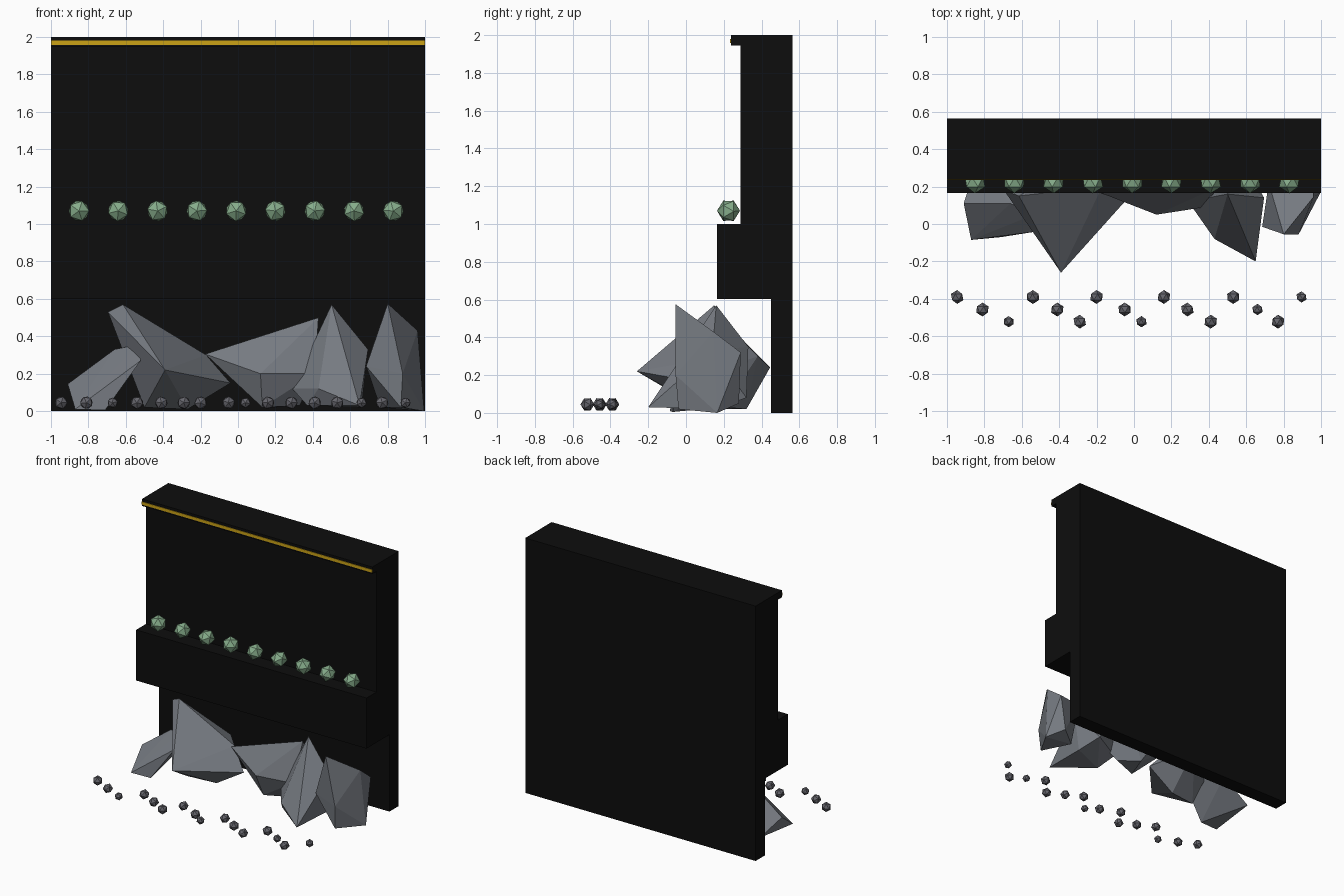
import bpy, bmesh, math
from mathutils import Matrix

if "Cube" in bpy.data.objects:
    bpy.data.objects.remove(bpy.data.objects["Cube"])


def material(name, rgb):
    m = bpy.data.materials.new(name)
    m.diffuse_color = (*rgb, 1)
    m.use_nodes = True
    m.node_tree.nodes["Principled BSDF"].inputs["Base Color"].default_value = m.diffuse_color
    return m


BLACK = material("black", (0.004, 0.004, 0.004))
GOLD = material("gold", (0.60, 0.36, 0.008))
GREEN = material("sage green", (0.24, 0.42, 0.26))
ROCK = material("slate grey", (0.18, 0.195, 0.22))
PEBBLE = material("pebble grey", (0.13, 0.13, 0.15))


def finish(name, bm, mat):
    bmesh.ops.recalc_face_normals(bm, faces=bm.faces)
    mesh = bpy.data.meshes.new(name)
    bm.to_mesh(mesh)
    bm.free()
    mesh.materials.append(mat)
    obj = bpy.data.objects.new(name, mesh)
    bpy.context.collection.objects.link(obj)
    return obj


def extrude_profile(name, profile, mat):
    """Extrude a (y, z) outline across the full width."""
    bm = bmesh.new()
    face = bm.faces.new([bm.verts.new((-1, y, z)) for y, z in profile])
    ext = bmesh.ops.extrude_face_region(bm, geom=[face])
    verts = [v for v in ext["geom"] if isinstance(v, bmesh.types.BMVert)]
    bmesh.ops.translate(bm, verts=verts, vec=(2, 0, 0))
    return finish(name, bm, mat)


def gem(name, loc, radius, mat, spin=0):
    """Twenty-sided lump with its main axis facing the front."""
    bm = bmesh.new()
    m = (Matrix.Translation(loc) @ Matrix.Rotation(spin, 4, 'Y')
         @ Matrix.Rotation(math.pi / 2, 4, 'X'))
    bmesh.ops.create_icosphere(bm, subdivisions=1, radius=radius, matrix=m)
    return finish(name, bm, mat)


def rock(name, points):
    """Angular boulder as the hull of a few corner points."""
    bm = bmesh.new()
    for p in points:
        bm.verts.new(p)
    res = bmesh.ops.convex_hull(bm, input=bm.verts)
    junk = [v for v in res["geom_interior"] if isinstance(v, bmesh.types.BMVert)]
    bmesh.ops.delete(bm, geom=junk, context='VERTS')
    return finish(name, bm, ROCK)


# Wall with recessed foot, projecting ledge and cap
extrude_profile("wall", [(0.565, 0), (0.565, 2), (0.238, 2), (0.238, 1.945),
                         (0.288, 1.945), (0.288, 1.0), (0.165, 1.0),
                         (0.165, 0.603), (0.45, 0.603), (0.45, 0)], BLACK)

# Gold line along the cap
extrude_profile("gold_trim", [(0.24, 1.957), (0.24, 1.98),
                              (0.234, 1.98), (0.234, 1.957)], GOLD)

# Row of green plants on the ledge
for i in range(9):
    gem(f"ledge_plant_{i + 1}", (-0.85 + 0.21 * i, 0.225, 1.07), 0.061, GREEN, i * 0.4)

# Boulders at the foot
rock("boulder_left", [
    (-0.87, -0.085, 0.01), (-0.71, -0.07, 0.005), (-0.52, -0.04, 0.27),
    (-0.91, 0.11, 0.145), (-0.66, 0.11, 0.33), (-0.535, 0.05, 0.355),
    (-0.85, 0.3, 0.04), (-0.62, 0.3, 0.2)])
rock("boulder_tall", [
    (-0.695, 0.18, 0.53), (-0.615, 0.15, 0.57), (-0.39, -0.26, 0.22),
    (-0.04, 0.13, 0.15), (-0.5, 0.08, 0.02), (-0.27, 0.12, 0.01),
    (-0.3, 0.34, 0.3), (-0.17, 0.2, 0.3)])
rock("boulder_middle", [
    (-0.175, 0.165, 0.305), (0.43, 0.19, 0.5), (0.12, 0.05, 0.2),
    (0.41, 0.095, 0.2), (0.13, 0.13, 0.02), (0.33, 0.2, 0.03),
    (0.1, 0.445, 0.24), (0.36, 0.38, 0.3), (0.2, 0.32, 0.02)])
rock("boulder_peak", [
    (0.5, 0.16, 0.57), (0.695, 0.14, 0.33), (0.65, -0.2, 0.03),
    (0.43, -0.08, 0.12), (0.29, 0.12, 0.12), (0.37, 0.02, 0.03),
    (0.6, 0.32, 0.08), (0.45, 0.33, 0.35), (0.66, 0.15, 0.02)])
rock("boulder_right", [
    (0.8, -0.055, 0.575), (0.96, 0.145, 0.43), (0.995, 0.165, 0.0),
    (0.87, -0.04, 0.02), (0.88, -0.055, 0.2), (0.685, -0.015, 0.24),
    (0.76, 0.18, 0.02), (0.72, 0.22, 0.35), (0.95, 0.29, 0.32), (0.9, 0.28, 0.05)])

# Scattered pebbles in three staggered rows
pebble_x = [-0.945, -0.81, -0.67, -0.54, -0.41, -0.29, -0.2, -0.05,
            0.04, 0.16, 0.285, 0.41, 0.53, 0.66, 0.77, 0.895]
small = {2, 8, 13, 15}
for i, x in enumerate(pebble_x):
    y = (-0.39, -0.457, -0.522)[i % 3]
    gem(f"pebble_{i + 1}", (x, y, 0.045), 0.03 if i in small else 0.037, PEBBLE, i * 0.5)
